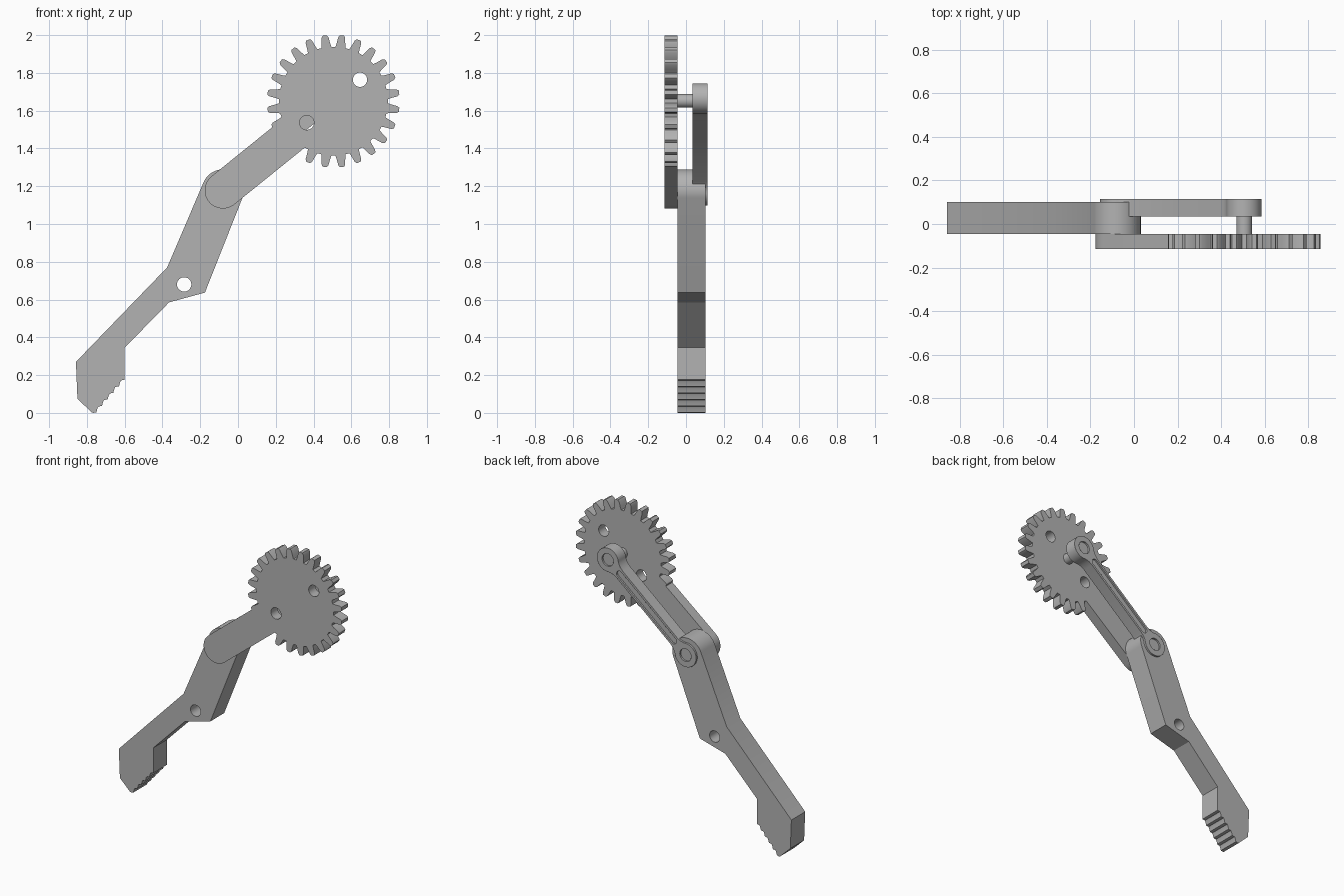
import bpy, bmesh
from math import sin, cos, radians, degrees, hypot, atan2, sqrt, pi

cube = bpy.data.objects.get("Cube")
if cube:
    bpy.data.objects.remove(cube, do_unlink=True)

GREY = (0.45, 0.45, 0.45, 1)
metal = bpy.data.materials.new("plain grey")
metal.use_nodes = True
metal.diffuse_color = GREY
metal.node_tree.nodes["Principled BSDF"].inputs["Base Color"].default_value = GREY


def arc(cx, cz, r, start=0, end=360, n=40):
    """Points on an arc, angles in degrees; a full turn omits the repeat."""
    last = n if end - start == 360 else n - 1
    return [(cx + r * cos(radians(start + (end - start) * i / last)),
             cz + r * sin(radians(start + (end - start) * i / last))) for i in range(n)]


def placed(points, origin, angle):
    """Turn local (along, across) points into front-plane points."""
    c, s = cos(angle), sin(angle)
    return [(origin[0] + u * c - v * s, origin[1] + u * s + v * c) for u, v in points]


def plate(name, y0, y1, outline, holes=(), bevel=0):
    """Extrude a front-plane outline with holes from y0 to y1."""
    curve = bpy.data.curves.new(name, 'CURVE')
    curve.dimensions = '2D'
    curve.fill_mode = 'BOTH'
    curve.extrude = (y1 - y0) / 2
    for loop in (outline, *holes):
        spline = curve.splines.new('POLY')
        spline.points.add(len(loop) - 1)
        for p, (x, z) in zip(spline.points, loop):
            p.co = (x, z, 0, 1)
        spline.use_cyclic_u = True
    ob = bpy.data.objects.new(name, curve)
    bpy.context.collection.objects.link(ob)
    ob.rotation_euler.x = pi / 2
    ob.location.y = (y0 + y1) / 2
    bpy.ops.object.select_all(action='DESELECT')
    ob.select_set(True)
    bpy.context.view_layer.objects.active = ob
    bpy.ops.object.convert(target='MESH')
    ob = bpy.context.view_layer.objects.active
    bm = bmesh.new()
    bm.from_mesh(ob.data)
    bmesh.ops.remove_doubles(bm, verts=bm.verts, dist=0.0002)
    bmesh.ops.recalc_face_normals(bm, faces=bm.faces)
    bm.to_mesh(ob.data)
    bm.free()
    ob.data.materials.clear()
    ob.data.materials.append(metal)
    if bevel:
        mod = ob.modifiers.new("soft_edge", 'BEVEL')
        mod.width = bevel
        mod.segments = 2
        mod.limit_method = 'ANGLE'
        mod.angle_limit = radians(50)
    bpy.ops.object.shade_smooth_by_angle(angle=radians(25))
    return ob


GEAR = (0.505, 1.65)
PIVOT = (-0.08, 1.178)
HOLE = 0.038

# Gear with its lever, one outline
span = hypot(GEAR[0] - PIVOT[0], GEAR[1] - PIVOT[1])
tilt = atan2(GEAR[1] - PIVOT[1], GEAR[0] - PIVOT[0])
half, root, tip = 0.096, 0.288, 0.351
tooth = [(-5.4, root), (-4.4, 0.305), (-3.1, 0.34), (-1.8, tip),
         (1.8, tip), (3.1, 0.34), (4.4, 0.305), (5.4, root)]
teeth = []
for i in range(24):
    for off, r in tooth:
        # Local angle, with the lever leaving along 180 degrees
        a = (7.5 + 15 * i + off - degrees(tilt) + 180) % 360
        teeth.append((a, r))
teeth.sort()
rim = [(-r * cos(radians(a)), -r * sin(radians(a))) for a, r in teeth]
rim = [(u, v) for u, v in rim if u > 0 or abs(v) > half + 0.002]
outline = [(-sqrt(root ** 2 - half ** 2), -half)] + rim
outline += [(-sqrt(tip ** 2 - half ** 2), half)] + arc(-span, 0, half, 90, 270)
gear_holes = [placed(arc(s * 0.181, 0, HOLE), GEAR, tilt) for s in (-1, 1)]
plate("gear_lever", -0.115, -0.045, placed(outline, GEAR, tilt), gear_holes)

# Jaw arm: rounded pivot end, elbow and serrated claw
arm = arc(*PIVOT, 0.111, -21.6, 158.4)
arm += [(-0.375, 0.77), (-0.858, 0.27), (-0.85, 0.075), (-0.775, 0.003), (-0.765, 0)]
x, z = -0.75, 0.003
for i in range(5):
    arm += [(x, z), (x + 0.006, z + 0.022), (x + 0.011, z + 0.031), (x + 0.026, z + 0.033)]
    x, z = x + 0.03, z + 0.0345
arm += [(-0.6, z), (-0.6, 0.345), (-0.365, 0.585), (-0.175, 0.637)]
plate("jaw_arm", -0.045, 0.102, arm, [arc(-0.285, 0.68, HOLE)])

# Connecting link: two eyes joined by a flared neck
EYE_A, EYE_B = (-0.076, 1.178), (0.504, 1.665)
length = hypot(EYE_B[0] - EYE_A[0], EYE_B[1] - EYE_A[1])
turn = atan2(EYE_B[1] - EYE_A[1], EYE_B[0] - EYE_A[0])
flare = [(0.067, 0.05), (0.085, 0.042), (0.115, 0.037)]
link = arc(0, 0, 0.08, 45, 315)
link += [(u, -v) for u, v in flare] + [(length - u, -v) for u, v in reversed(flare)]
link += arc(length, 0, 0.08, -135, 135)
link += [(length - u, v) for u, v in flare] + list(reversed(flare))
link = placed(link, EYE_A, turn)
plate("link_body", 0.034, 0.103, link)

# Raised border around the link, leaving a channel and two eye recesses
slot = arc(0.115, 0, 0.022, 90, 270, 12) + arc(length - 0.115, 0, 0.022, -90, 90, 12)
recesses = [arc(0, 0, 0.042), arc(length, 0, 0.042), slot]
plate("link_border", 0.1, 0.115, link,
      [placed(h, EYE_A, turn) for h in recesses], bevel=0.005)

# Pin joining the gear hub to the link
plate("hub_pin", -0.05, 0.04, arc(0.505, 1.652, 0.036))
